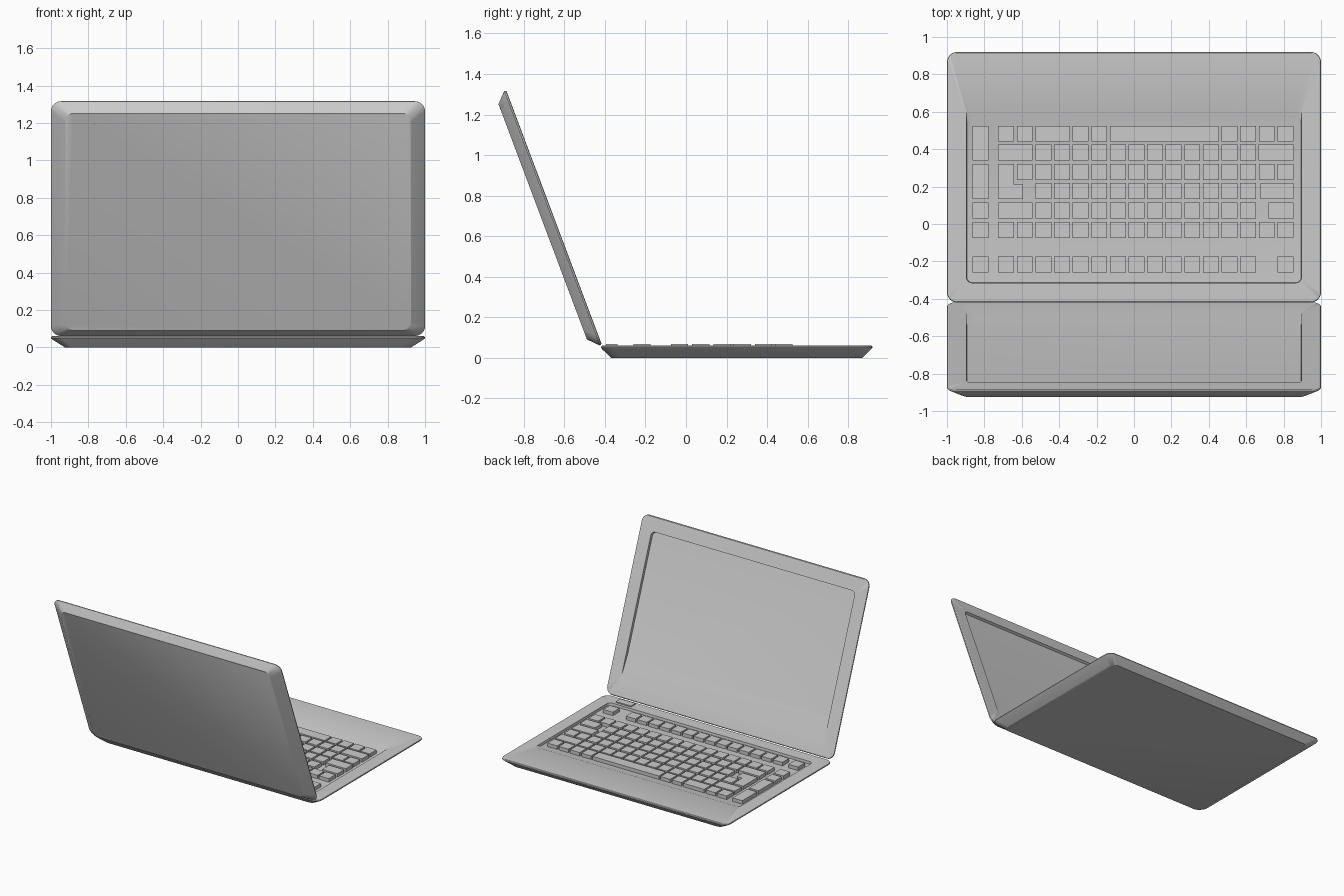
import bpy, bmesh, math
from mathutils import Vector

if "Cube" in bpy.data.objects:
    bpy.data.objects.remove(bpy.data.objects["Cube"])

DEPTH, THICK = 1.34, 0.06
SEG = 6  # segments per rounded corner


def ring(bm, place, hx, v0, v1, r, w):
    """Rounded rectangle of vertices at height w."""
    out = []
    for sx, top, a0 in ((1, 1, 0), (-1, 1, 90), (-1, 0, 180), (1, 0, 270)):
        cx = sx * (hx - r)
        cv = v1 - r if top else v0 + r
        for i in range(SEG + 1):
            a = math.radians(a0 + 90 * i / SEG)
            out.append(bm.verts.new(place(cx + r * math.cos(a), cv + r * math.sin(a), w)))
    return out


def finish(bm, name, smooth=True):
    bmesh.ops.recalc_face_normals(bm, faces=bm.faces[:])
    me = bpy.data.meshes.new(name)
    bm.to_mesh(me)
    bm.free()
    ob = bpy.data.objects.new(name, me)
    bpy.context.collection.objects.link(ob)
    if smooth:
        bpy.ops.object.select_all(action='DESELECT')
        ob.select_set(True)
        bpy.context.view_layer.objects.active = ob
        bpy.ops.object.shade_smooth_by_angle(angle=math.radians(30))
    return ob


def shell(name, place, opening, floor):
    """Chamfered slab with a recess in its inner face."""
    bm = bmesh.new()
    D, T = DEPTH, THICK
    sections = [
        (0.925, 0.05, D - 0.05, 0.045, 0.0),
        (0.993, 0.006, D - 0.006, 0.055, T - 0.017),
        (1.0, 0.0, D, 0.055, T - 0.010),
        (0.998, 0.002, D - 0.002, 0.053, T - 0.003),
        (0.993, 0.006, D - 0.006, 0.05, T),
        opening + (T,),
        floor + (T - 0.02,),
    ]
    rings = [ring(bm, place, *s) for s in sections]
    n = len(rings[0])
    for a, b in zip(rings, rings[1:]):
        for i in range(n):
            j = (i + 1) % n
            bm.faces.new((a[i], a[j], b[j], b[i]))
    bm.faces.new(rings[0])
    bm.faces.new(rings[-1])
    return finish(bm, name)


# Base: recess ramps gently up towards the user's side
shell("base", lambda x, v, w: Vector((x, v - 0.42, w)),
      (0.896, 0.105, 1.035, 0.03), (0.894, 0.107, 0.98, 0.03))

# Lid: the same slab, tilted back about the hinge edge
TILT = math.radians(20.6)
S, C = math.sin(TILT), math.cos(TILT)


def lid_place(x, v, w):
    d = THICK - w
    return Vector((x, -0.415 - S * v - C * d, 0.065 + C * v - S * d))


shell("screen_lid", lid_place,
      (0.896, 0.13, 1.23, 0.03), (0.894, 0.29, 1.227, 0.03))

# Keyboard layout
P, K = 0.0995, 0.085          # column pitch and key size
X0 = -0.527                   # first column of the main block
ROWS = [0.44, 0.34, 0.235, 0.135, 0.03, -0.075, -0.26]
EDGE, NAV = -0.863, 0.769     # outer key columns
RIGHT = NAV + K


def prism(bm, pts, z0, z1):
    lo = [bm.verts.new((x, y, z0)) for x, y in pts]
    hi = [bm.verts.new((x, y, z1)) for x, y in pts]
    n = len(pts)
    bm.faces.new(lo)
    bm.faces.new(hi)
    for i in range(n):
        j = (i + 1) % n
        bm.faces.new((lo[i], lo[j], hi[j], hi[i]))


def key(bm, x0, x1, y0, y1, z0=0.039):
    prism(bm, [(x0, y0), (x1, y0), (x1, y1), (x0, y1)], z0, 0.068)


def unit(bm, col, row, span=1):
    x = X0 + col * P
    key(bm, x, x + K + (span - 1) * P, ROWS[row], ROWS[row] + K)


bm = bmesh.new()
# main letter block
for r in range(1, 7):
    for c in range(12):
        unit(bm, c, r)
# space bar row
for c, span in ((-2, 1), (-1, 1), (0, 2), (2, 1), (3, 1), (4, 6), (10, 1), (11, 1), (12, 1), (13, 1)):
    unit(bm, c, 0, span)
# left-hand side of the block
for c, r, span in ((-2, 1, 2), (-1, 2, 1), (-2, 4, 2), (-2, 5, 1), (-1, 5, 1), (-2, 6, 1), (-1, 6, 1)):
    unit(bm, c, r, span)
# right-hand side of the block
for r, x in ((1, 0.665), (3, 0.677), (4, 0.72)):
    key(bm, x, RIGHT, ROWS[r], ROWS[r] + K)
for c, r in ((12, 2), (13, 2), (12, 5), (13, 5), (13, 6)):
    unit(bm, c, r)
# outer column, with two double-height keys
for lo, hi in ((1, 0), (3, 2), (4, 4), (5, 5), (6, 6)):
    key(bm, EDGE, EDGE + K, ROWS[lo], ROWS[hi] + K)
# L-shaped key
xl = X0 - 2 * P
prism(bm, [(xl, ROWS[3]), (xl + 0.132, ROWS[3]), (xl + 0.132, ROWS[3] + 0.075),
           (xl + K, ROWS[3] + 0.075), (xl + K, ROWS[2] + K), (xl, ROWS[2] + K)], 0.039, 0.068)
finish(bm, "keys", smooth=False)

# Power button by the hinge
bm = bmesh.new()
key(bm, 0.72, RIGHT, -0.395, -0.337, z0=0.055)
finish(bm, "power_button", smooth=False)
